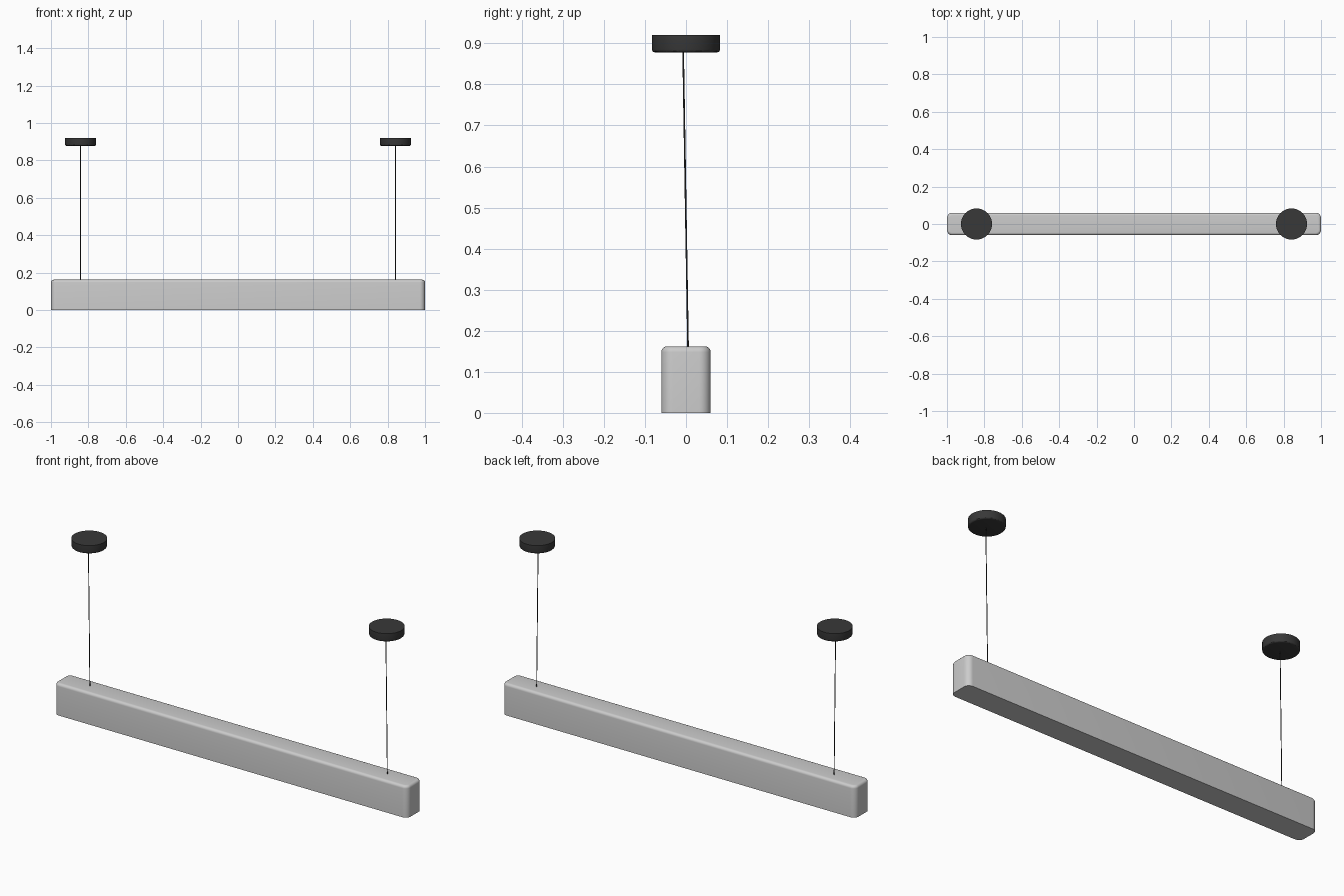
import bpy, bmesh
from mathutils import Vector

if "Cube" in bpy.data.objects:
    bpy.data.objects.remove(bpy.data.objects["Cube"])

BAR_TOP, PLATE_X, PLATE_LOW, PLATE_TOP = 0.162, 0.842, 0.878, 0.92

black = bpy.data.materials.new("black")
black.diffuse_color = (0.04, 0.04, 0.04, 1)
black.use_nodes = True
black.node_tree.nodes["Principled BSDF"].inputs["Base Color"].default_value = black.diffuse_color


def bevel_edges(obj, test, width, segments):
    """Round the edges whose two end points pass the test."""
    bm = bmesh.new()
    bm.from_mesh(obj.data)
    edges = [e for e in bm.edges if test(e.verts[0].co, e.verts[1].co)]
    bmesh.ops.bevel(bm, geom=edges, offset=width, segments=segments,
                    profile=0.5, affect='EDGES', clamp_overlap=True)
    bm.to_mesh(obj.data)
    bm.free()


def finish(obj, name, material=None):
    obj.name = name
    if material:
        obj.data.materials.append(material)
    bpy.ops.object.shade_smooth_by_angle()


def cylinder(radius, start, end, sides):
    axis = Vector(end) - Vector(start)
    bpy.ops.mesh.primitive_cylinder_add(
        vertices=sides, radius=radius, depth=axis.length,
        location=(Vector(start) + Vector(end)) / 2,
        rotation=axis.to_track_quat('Z', 'Y').to_euler())
    return bpy.context.object


# Lamp bar: rounded upright corners, softer top rim, sharp underside
bpy.ops.mesh.primitive_cube_add(size=1, location=(0, 0, BAR_TOP / 2))
bar = bpy.context.object
bar.scale = (2, 0.12, BAR_TOP)
bpy.ops.object.transform_apply(location=False, rotation=False, scale=True)
bevel_edges(bar, lambda a, b: abs(a.z - b.z) > 0.1, 0.028, 8)
bevel_edges(bar, lambda a, b: a.z > 0.08 and b.z > 0.08, 0.014, 5)
finish(bar, "lamp_bar")

# Ceiling plates and hanging cables, one pair per end
for side, x in (("left", -PLATE_X), ("right", PLATE_X)):
    plate = cylinder(0.083, (x, 0, PLATE_LOW), (x, 0, PLATE_TOP), 64)
    bevel_edges(plate, lambda a, b: a.z < 0 and b.z < 0, 0.007, 3)
    finish(plate, f"ceiling_plate_{side}", black)

    # The cable leans slightly backwards towards the bar
    cable = cylinder(0.002, (x, -0.007, PLATE_LOW + 0.004),
                     (x, 0.005, BAR_TOP - 0.004), 12)
    finish(cable, f"cable_{side}", black)
